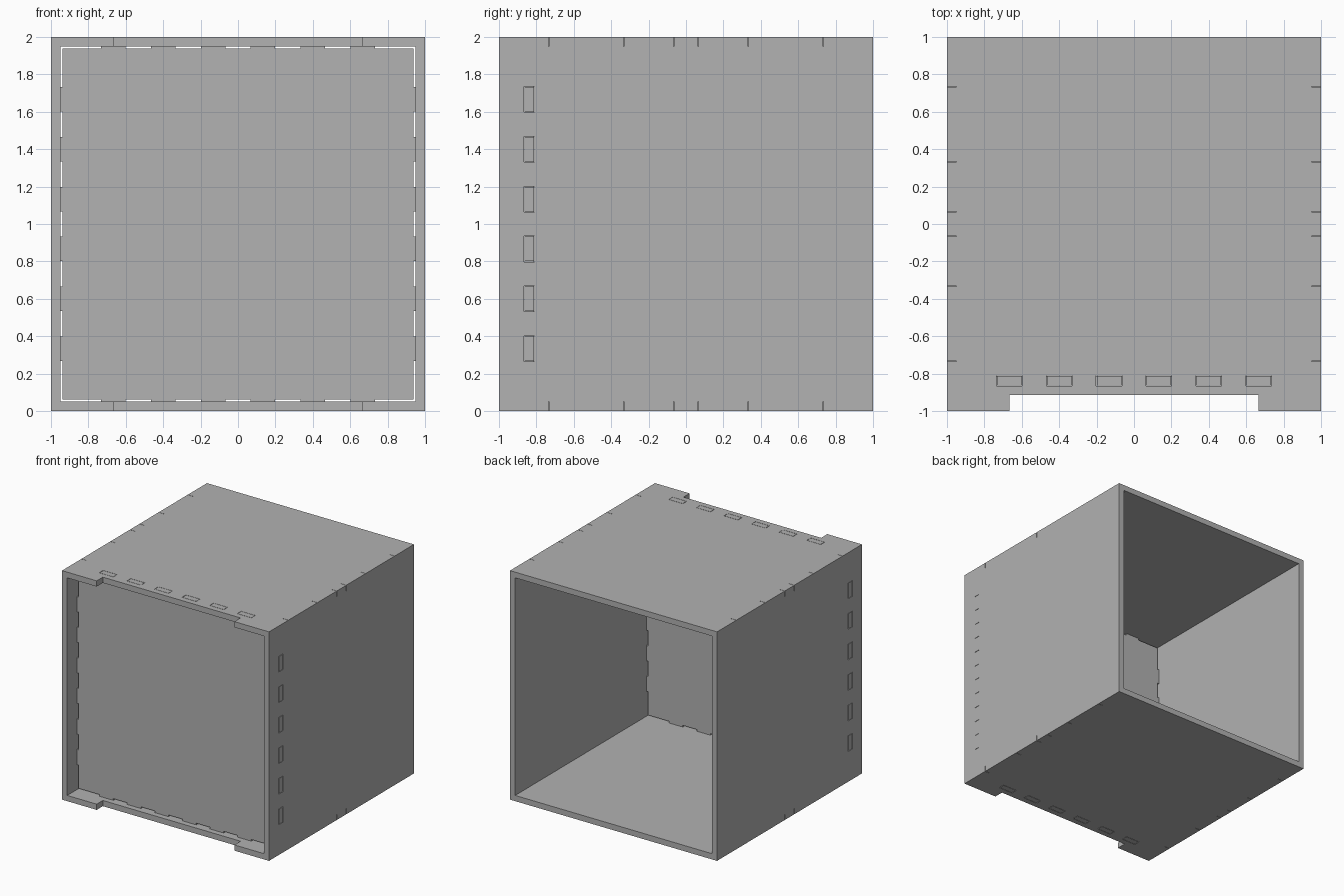
import bpy
import bmesh
from mathutils import Matrix

if "Cube" in bpy.data.objects:
    bpy.data.objects.remove(bpy.data.objects["Cube"])

THICK = 0.05
KERF = 0.003
BREAKS = [-1, -0.733, -0.333, -0.066, 0.066, 0.333, 0.733, 1]
TABS = [(-0.667 + 0.2667 * i) for i in range(6)]
TAB_HALF = 0.067
PANEL_Y = -0.838

mat = bpy.data.materials.new("grey sheet")
mat.use_nodes = True
GREY = (0.445, 0.445, 0.445, 1)
mat.diffuse_color = GREY
mat.node_tree.nodes["Principled BSDF"].inputs["Base Color"].default_value = GREY


def finger_edge(first_out):
    """Points (along, reach) of a jointed edge; reach is 1 on a finger."""
    pts = []
    for i, (a, b) in enumerate(zip(BREAKS, BREAKS[1:])):
        out = (i % 2 == 0) == first_out
        shift = KERF / 2 if out else -KERF / 2
        a = a + shift if abs(a) < 1 else a
        b = b - shift if abs(b) < 1 else b
        reach = 1 if out else 1 - THICK
        pts += [(a, reach), (b, reach)]
    return pts


def sheet(name, outline, thick, matrix):
    """Extrude a flat outline, centred on its own plane, then place it."""
    bm = bmesh.new()
    face = bm.faces.new([bm.verts.new((u, v, -thick / 2)) for u, v in outline])
    ext = bmesh.ops.extrude_face_region(bm, geom=[face])
    top = [g for g in ext["geom"] if isinstance(g, bmesh.types.BMVert)]
    bmesh.ops.translate(bm, verts=top, vec=(0, 0, thick))
    bm.transform(matrix)
    bmesh.ops.recalc_face_normals(bm, faces=bm.faces)
    mesh = bpy.data.meshes.new(name)
    bm.to_mesh(mesh)
    bm.free()
    mesh.materials.append(mat)
    obj = bpy.data.objects.new(name, mesh)
    bpy.context.collection.objects.link(obj)
    return obj


def cut_slots(obj, vertical):
    """Cut the row of slots that receives the front panel's tabs."""
    bm = bmesh.new()
    for t in TABS:
        centre = (0, PANEL_Y, 1 + t) if vertical else (t, PANEL_Y, 1)
        long, wide = 2 * TAB_HALF + KERF, THICK + 2 * KERF
        size = (4, wide, long) if vertical else (long, wide, 4)
        bmesh.ops.create_cube(
            bm, size=1, matrix=Matrix.Translation(centre) @ Matrix.Diagonal((*size, 1)))
    mesh = bpy.data.meshes.new("slot_cutter")
    bm.to_mesh(mesh)
    bm.free()
    cutter = bpy.data.objects.new("slot_cutter", mesh)
    cutter.hide_render = True
    bpy.context.collection.objects.link(cutter)
    mod = obj.modifiers.new("slots", "BOOLEAN")
    mod.operation = "DIFFERENCE"
    mod.solver = "EXACT"
    mod.object = cutter
    bpy.context.view_layer.objects.active = obj
    bpy.ops.object.modifier_apply(modifier=mod.name)
    bpy.data.objects.remove(cutter)


# Top and bottom sheets: fingers along both sides, wide notch at the front
edge = finger_edge(True)
flat = [(r, t) for t, r in edge] + [(-r, t) for t, r in reversed(edge)]
flat += [(-0.665, -1), (-0.665, -0.915), (0.665, -0.915), (0.665, -1)]
for name, z in (("bottom_sheet", THICK / 2), ("top_sheet", 2 - THICK / 2)):
    cut_slots(sheet(name, flat, THICK, Matrix.Translation((0, 0, z))), False)

# Left and right sheets: matching fingers along the top and bottom
edge = finger_edge(False)
wall = [(t, 1 - r) for t, r in edge] + [(t, 1 + r) for t, r in reversed(edge)]
for name, x in (("left_sheet", 1 - THICK / 2), ("right_sheet", THICK / 2 - 1)):
    upright = Matrix(((0, 0, 1, x), (1, 0, 0, 0), (0, 1, 0, 0), (0, 0, 0, 1)))
    cut_slots(sheet(name, wall, THICK, upright), True)

# Recessed front panel: six tabs on each edge, small clearance between them
BODY = 0.937
quarter = [(-BODY, -BODY)]
for t in TABS:
    a, b = t - TAB_HALF + KERF / 2, t + TAB_HALF - KERF / 2
    quarter += [(a, -BODY), (a, -1), (b, -1), (b, -BODY)]
panel = []
for turn in range(4):
    panel += quarter
    quarter = [(-v, u) for u, v in quarter]
stand = Matrix(((1, 0, 0, 0), (0, 0, -1, PANEL_Y), (0, 1, 0, 1), (0, 0, 0, 1)))
sheet("front_panel", panel, THICK, stand)
